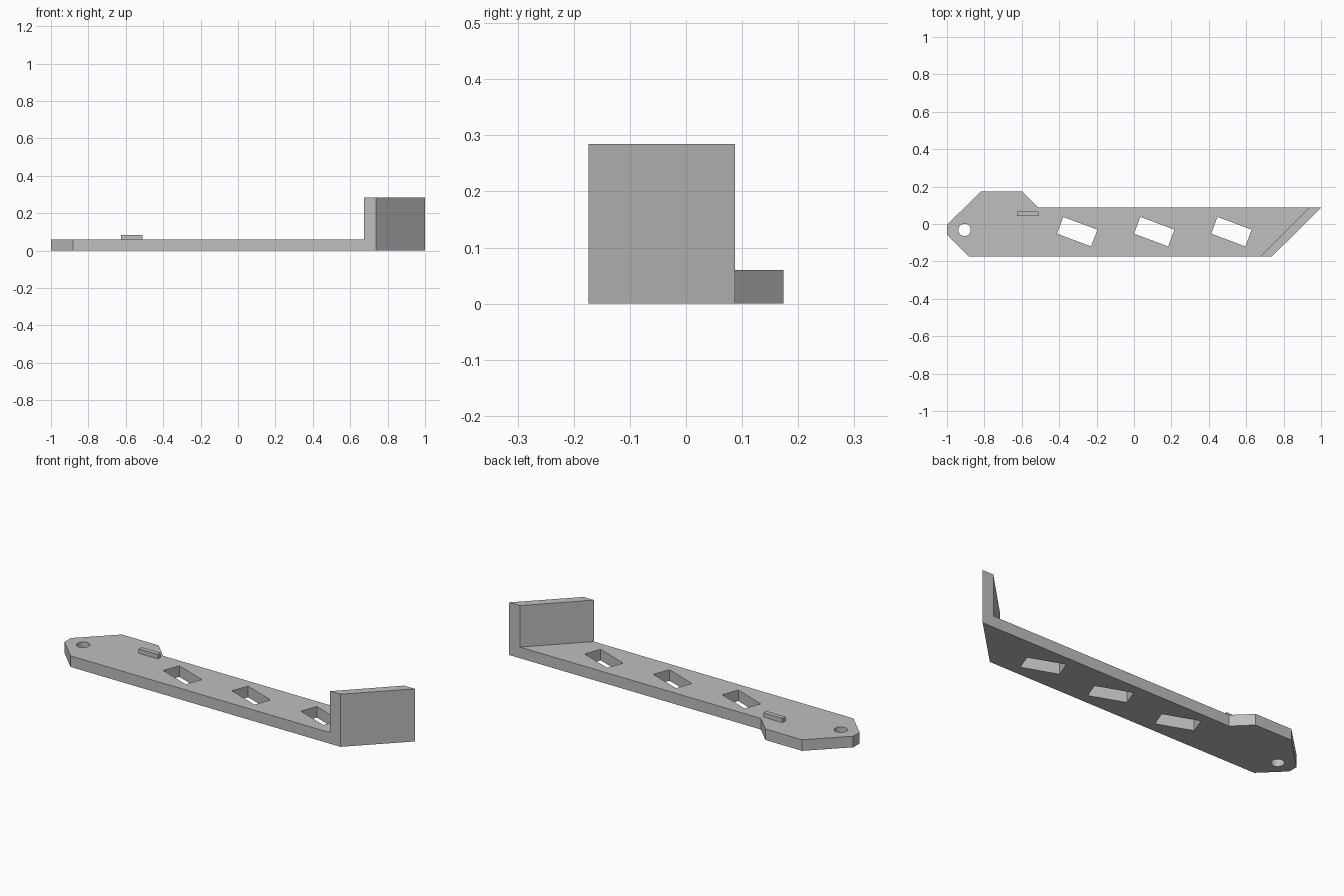
import bpy, bmesh, math
from mathutils import Matrix

cube = bpy.data.objects.get("Cube")
if cube:
    bpy.data.objects.remove(cube, do_unlink=True)

grey = bpy.data.materials.new("plain_grey")
grey.use_nodes = True
COLOUR = (0.52, 0.52, 0.52, 1)
grey.diffuse_color = COLOUR
grey.node_tree.nodes["Principled BSDF"].inputs["Base Color"].default_value = COLOUR


def prism(name, outline, z0, z1):
    """Extrude a counter-clockwise outline from z0 up to z1."""
    bm = bmesh.new()
    base = bm.faces.new([bm.verts.new((x, y, z0)) for x, y in outline])
    top = bmesh.ops.extrude_face_region(bm, geom=[base], use_keep_orig=True)["geom"]
    bmesh.ops.translate(bm, vec=(0, 0, z1 - z0),
                        verts=[g for g in top if isinstance(g, bmesh.types.BMVert)])
    bmesh.ops.recalc_face_normals(bm, faces=bm.faces)
    mesh = bpy.data.meshes.new(name)
    bm.to_mesh(mesh)
    bm.free()
    mesh.materials.append(grey)
    obj = bpy.data.objects.new(name, mesh)
    bpy.context.collection.objects.link(obj)
    return obj


def rectangle(w, d):
    return [(-w / 2, -d / 2), (w / 2, -d / 2), (w / 2, d / 2), (-w / 2, d / 2)]


def cut(target, cutter):
    """Subtract the cutter, then discard it."""
    mod = target.modifiers.new("hole", 'BOOLEAN')
    mod.operation = 'DIFFERENCE'
    mod.solver = 'EXACT'
    mod.object = cutter
    bpy.context.view_layer.objects.active = target
    bpy.ops.object.modifier_apply(modifier=mod.name)
    bpy.data.objects.remove(cutter, do_unlink=True)


THICK, WALL_TOP = 0.06, 0.285
FRONT, BACK = -0.174, 0.087

# Flat arm with a wider, chamfered end
arm = prism("arm_plate", [
    (-1, -0.058), (-0.882, FRONT), (0.737, FRONT), (1, BACK),
    (-0.51, BACK), (-0.598, 0.174), (-0.818, 0.174), (-1, -0.004)], 0, THICK)

# Three slanted rectangular windows
for x in (-0.304, 0.108, 0.521):
    slot = prism("slot_cutter", rectangle(0.195, 0.096), -0.1, 0.2)
    slot.data.transform(Matrix.Translation((x, -0.041, 0)) @ Matrix.Rotation(math.radians(-20.5), 4, 'Z'))
    cut(arm, slot)

# Round mounting hole
ring = [math.tau * i / 32 for i in range(32)]
cut(arm, prism("hole_cutter", [(-0.906 + 0.033 * math.cos(a), -0.032 + 0.033 * math.sin(a))
                               for a in ring], -0.1, 0.2))
bpy.ops.object.select_all(action='DESELECT')
arm.select_set(True)
bpy.context.view_layer.objects.active = arm
bpy.ops.object.shade_smooth_by_angle(angle=math.radians(30))

# Upright diagonal end wall
prism("end_wall", [(0.674, FRONT), (0.737, FRONT), (1, BACK), (0.935, BACK)], THICK, WALL_TOP)

# Small raised tab near the wide end
tab = prism("raised_tab", rectangle(0.115, 0.024), THICK, 0.084)
tab.data.transform(Matrix.Translation((-0.568, 0.055, 0)))
